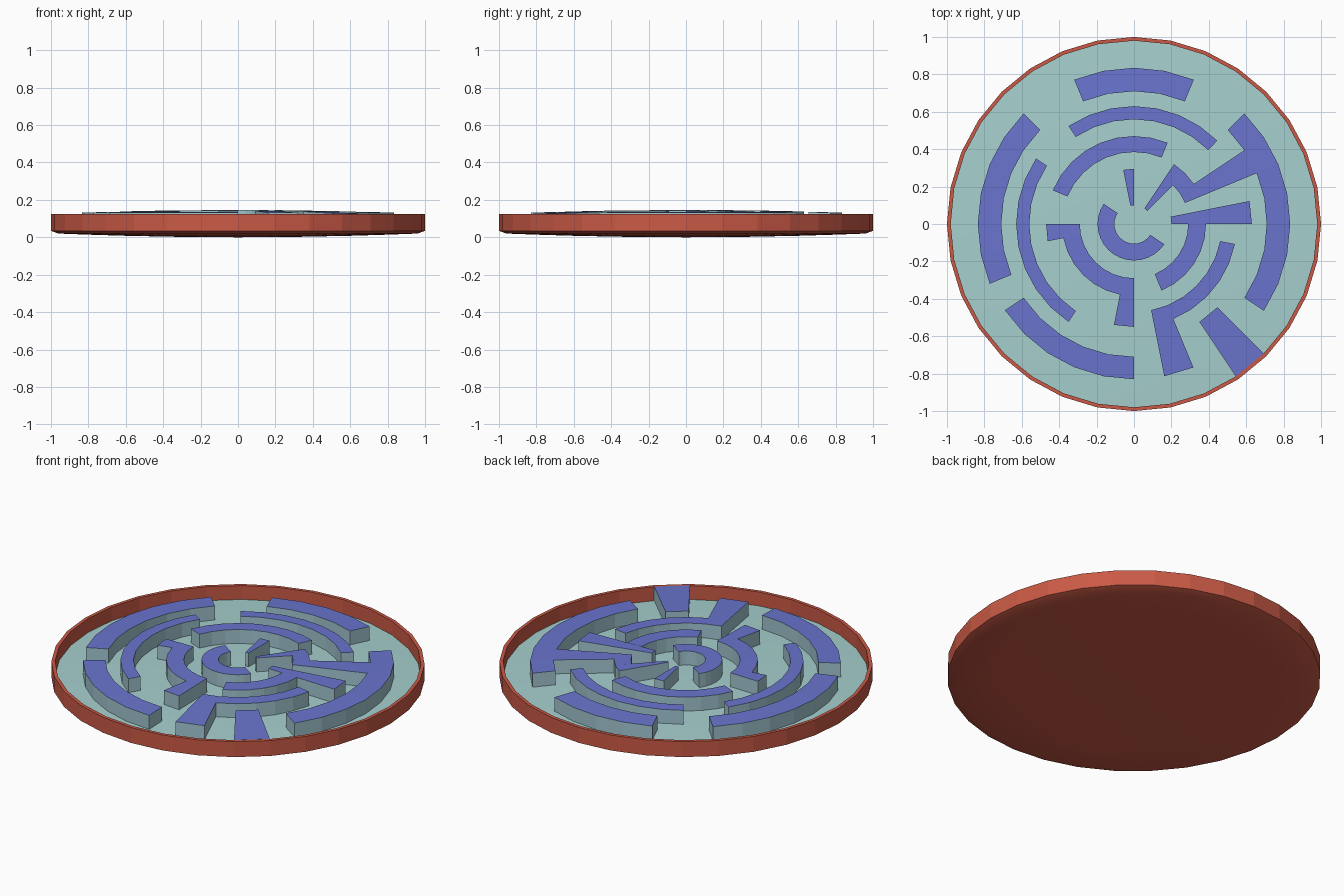
import bpy, bmesh, math

if "Cube" in bpy.data.objects:
    bpy.data.objects.remove(bpy.data.objects["Cube"])

SIDES = 32
STEP = 2 * math.pi / SIDES


def material(name, rgb):
    m = bpy.data.materials.new(name)
    lin = [(c / 255 / 12.92) if c / 255 <= 0.04045 else ((c / 255 + 0.055) / 1.055) ** 2.4 for c in rgb]
    m.diffuse_color = (*lin, 1)
    m.use_nodes = True
    m.node_tree.nodes["Principled BSDF"].inputs["Base Color"].default_value = m.diffuse_color
    return m


RED = material("brick_red", (202, 90, 70))
TEAL = material("pale_teal", (166, 208, 206))
PURPLE = material("violet_blue", (106, 116, 206))
SIDE = material("wall_side_blue", (162, 199, 209))


def floor_z(r):
    return 0.064 - 0.022 * r * r


def top_z(r):
    return 0.146 - 0.021 * r * r


def finish(bm, name, mats):
    me = bpy.data.meshes.new(name)
    bm.to_mesh(me)
    bm.free()
    for m in mats:
        me.materials.append(m)
    ob = bpy.data.objects.new(name, me)
    bpy.context.collection.objects.link(ob)
    return ob


def lathe(name, profile, mat, smooth_rule):
    """Spin (r, z) points around z; points with r == 0 become poles."""
    bm = bmesh.new()
    rings = []
    for r, z in profile:
        if r == 0:
            rings.append([bm.verts.new((0, 0, z))] * SIDES)
        else:
            rings.append([bm.verts.new((r * math.cos(i * STEP), r * math.sin(i * STEP), z))
                          for i in range(SIDES)])
    for a, b in zip(rings, rings[1:]):
        for i in range(SIDES):
            j = (i + 1) % SIDES
            f = bm.faces.new(list(dict.fromkeys((a[i], a[j], b[j], b[i]))))
            f.normal_update()
            f.smooth = smooth_rule(f)
    return finish(bm, name, [mat])


# Red tray: shallow domed underside, faceted rim
lathe("tray", [(0, 0), (0.3, 0.002), (0.6, 0.008), (0.8, 0.014), (0.96, 0.02), (1, 0.034),
               (1, 0.125), (0.98, 0.125), (0.98, 0.036)],
      RED, lambda f: f.normal.z < -0.9)

# Gently domed teal floor
lathe("floor", [(r, floor_z(r)) for r in (0.98, 0.9, 0.75, 0.6, 0.4, 0.2, 0)],
      TEAL, lambda f: True)


def wall(name, pieces):
    """Each piece is (inner r, outer r, start step, end step) on a 32-step dial."""
    bm = bmesh.new()
    for r0, r1, s, e in pieces:
        cols = []
        for k in range(s, e + 1):
            c, n = math.cos(k * STEP), math.sin(k * STEP)
            cols.append([bm.verts.new((r * c, r * n, z)) for r, z in
                         ((r0, floor_z(r0) - 0.01), (r1, floor_z(r1) - 0.01),
                          (r1, top_z(r1)), (r0, top_z(r0)))])
        for a, b in zip(cols, cols[1:]):
            for i in range(4):
                j = (i + 1) % 4
                f = bm.faces.new((a[i], a[j], b[j], b[i]))
                f.material_index = 0 if i == 2 else 1
        for end in (cols[0], cols[-1]):
            bm.faces.new(end).material_index = 1
    bmesh.ops.recalc_face_normals(bm, faces=bm.faces)
    return finish(bm, name, [PURPLE, SIDE])


# Outer ring walls
wall("outer_wall_back", [(0.71, 0.835, 6, 10)])
wall("outer_wall_left", [(0.71, 0.835, 12, 18)])
wall("outer_wall_front_left", [(0.71, 0.83, 19, 24)])
# Middle ring walls
wall("middle_wall_back", [(0.56, 0.63, 4, 11)])
wall("middle_wall_left", [(0.56, 0.63, 13, 21)])
wall("inner_wall_back", [(0.385, 0.47, 6, 14)])
# Arc with a short spur at each end
wall("inner_wall_left", [(0.29, 0.385, 16, 24), (0.385, 0.47, 16, 17), (0.385, 0.55, 23, 24)])
wall("inner_wall_right", [(0.29, 0.385, -6, 0)])
# Spokes
wall("right_spoke", [(0.2, 0.63, 0, 1)])
wall("rim_spoke", [(0.63, 0.98, -5, -4)])
wall("back_spoke", [(0.1, 0.295, 8, 9)])
# Hooked wall and the stepped spoke joined to the right outer wall
wall("hooked_wall_front", [(0.47, 0.55, -7, -1), (0.55, 0.83, -7, -6)])
wall("outer_wall_right", [(0.71, 0.835, -3, 4), (0.385, 0.71, 2, 3),
                          (0.295, 0.385, 2, 4), (0.1, 0.385, 4, 5)])
# Central C
wall("centre_wall", [(0.105, 0.195, 13, 29)])
